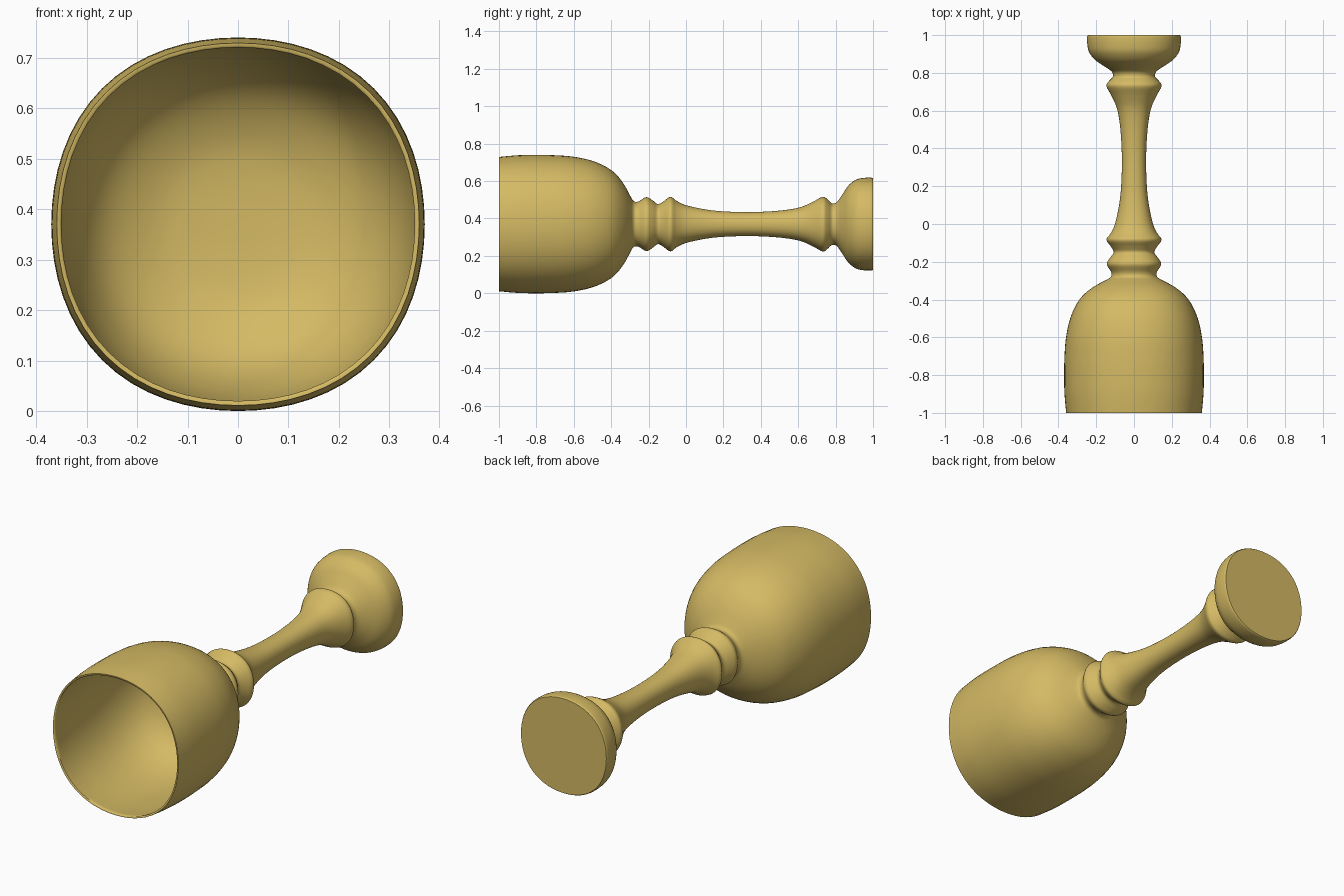
import bpy, bmesh, math

if "Cube" in bpy.data.objects:
    bpy.data.objects.remove(bpy.data.objects["Cube"])

SEG = 64
CZ = 0.37  # height of the axis

gold = bpy.data.materials.new("warm_gold")
gold.diffuse_color = (0.66, 0.49, 0.127, 1)
gold.use_nodes = True
gold.node_tree.nodes["Principled BSDF"].inputs["Base Color"].default_value = gold.diffuse_color


def smooth_profile(pts, n=4):
    """Catmull-Rom interpolation through (y, radius) points."""
    p = [pts[0]] + pts + [pts[-1]]
    out = []
    for i in range(1, len(p) - 2):
        a, b, c, d = p[i - 1:i + 3]
        for k in range(n):
            t = k / n
            out.append(tuple(0.5 * (2 * b[j] + (c[j] - a[j]) * t
                       + (2 * a[j] - 5 * b[j] + 4 * c[j] - d[j]) * t * t
                       + (3 * b[j] - a[j] - 3 * c[j] + d[j]) * t ** 3) for j in (0, 1)))
    return out + [pts[-1]]


def lathe(name, prof):
    """Turn a profile round the y axis with a very slightly squared section."""
    bm = bmesh.new()
    rings = []
    for y, r in prof:
        ring = []
        for s in range(SEG):
            a = 2 * math.pi * s / SEG
            q = r * (1 + 0.0145 * (1 - math.cos(4 * a)))
            ring.append(bm.verts.new((q * math.cos(a), y, CZ + q * math.sin(a))))
        rings.append(ring)
    for r0, r1 in zip(rings, rings[1:]):
        for s in range(SEG):
            t = (s + 1) % SEG
            bm.faces.new((r0[s], r0[t], r1[t], r1[s]))
    bm.faces.new(rings[0])
    bm.faces.new(rings[-1])
    bmesh.ops.recalc_face_normals(bm, faces=bm.faces)
    me = bpy.data.meshes.new(name)
    bm.to_mesh(me)
    bm.free()
    me.materials.append(gold)
    ob = bpy.data.objects.new(name, me)
    bpy.context.collection.objects.link(ob)
    bpy.ops.object.select_all(action='DESELECT')
    ob.select_set(True)
    bpy.context.view_layer.objects.active = ob
    bpy.ops.object.shade_smooth_by_angle(angle=math.radians(50))
    return ob


# inside of the cup, from its bottom to the mouth
inner = [(-0.32, 0.004), (-0.322, 0.08), (-0.335, 0.16), (-0.375, 0.24),
         (-0.43, 0.292), (-0.51, 0.328), (-0.6, 0.348), (-0.7, 0.357),
         (-0.8, 0.359), (-0.9, 0.357), (-0.997, 0.350)]
# outside: bowl, double collar, stem, collar, foot
outer = [(-1.0, 0.359), (-0.9, 0.368), (-0.8, 0.37), (-0.7, 0.368), (-0.6, 0.36),
         (-0.5, 0.338), (-0.42, 0.302), (-0.37, 0.262), (-0.33, 0.21),
         (-0.30, 0.155), (-0.285, 0.128), (-0.27, 0.119), (-0.25, 0.123),
         (-0.212, 0.144), (-0.18, 0.128), (-0.15, 0.107), (-0.12, 0.122),
         (-0.083, 0.146), (-0.05, 0.124), (0.0, 0.101), (0.1, 0.079),
         (0.2, 0.068), (0.33, 0.064), (0.45, 0.068), (0.55, 0.078),
         (0.62, 0.093), (0.68, 0.12), (0.73, 0.146), (0.755, 0.134),
         (0.775, 0.115), (0.79, 0.111), (0.81, 0.121), (0.84, 0.165),
         (0.87, 0.208), (0.91, 0.238), (0.95, 0.247), (0.99, 0.248), (1.0, 0.244)]

lathe("goblet", smooth_profile(inner) + [(-1.0, 0.353)] + smooth_profile(outer))
